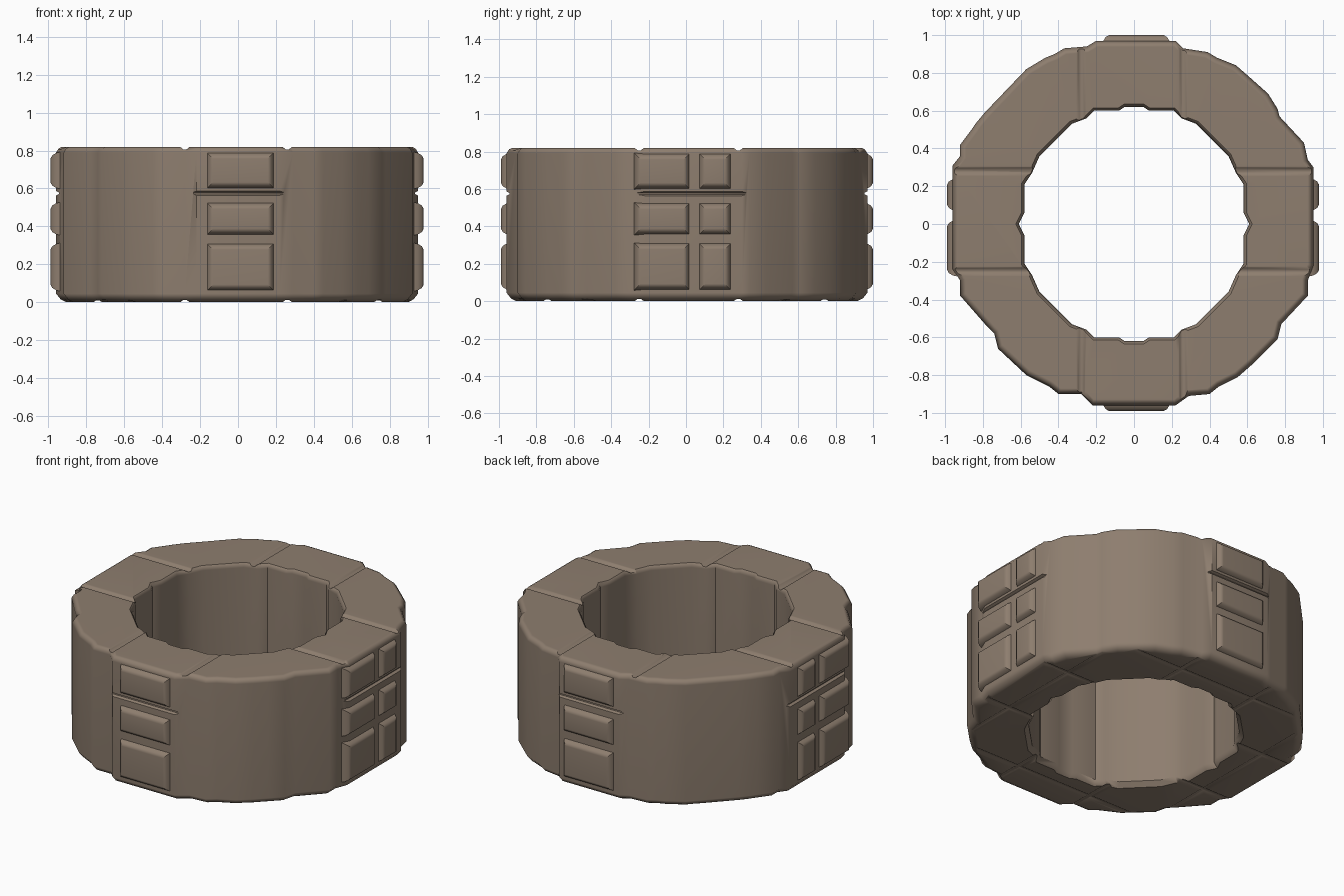
import bpy, bmesh, math
from mathutils import Vector

cube = bpy.data.objects.get("Cube")
if cube:
    bpy.data.objects.remove(cube, do_unlink=True)

HEIGHT = 0.82
UP = Vector((0, 0, 1))

stone = bpy.data.materials.new("warm_stone")
stone.use_nodes = True
colour = (0.27, 0.208, 0.158, 1)
stone.diffuse_color = colour
stone.node_tree.nodes["Principled BSDF"].inputs["Base Color"].default_value = colour
stone.node_tree.nodes["Principled BSDF"].inputs["Roughness"].default_value = 0.9


def make_object(name, bm):
    """Turn a bmesh into a linked object with the stone material."""
    bmesh.ops.recalc_face_normals(bm, faces=bm.faces)
    mesh = bpy.data.meshes.new(name)
    bm.to_mesh(mesh)
    bm.free()
    mesh.materials.append(stone)
    obj = bpy.data.objects.new(name, mesh)
    bpy.context.scene.collection.objects.link(obj)
    return obj


def loft(name, rings):
    """Closed solid through a list of equally long point rings."""
    bm = bmesh.new()
    loops = [[bm.verts.new(p) for p in ring] for ring in rings]
    count = len(loops[0])
    for low, high in zip(loops, loops[1:]):
        for i in range(count):
            j = (i + 1) % count
            bm.faces.new((low[i], low[j], high[j], high[i]))
    bm.faces.new(loops[0])
    bm.faces.new(loops[-1])
    return make_object(name, bm)


def stack(outline, levels):
    """Copies of a flat outline at (height, scale) levels."""
    return [[(x * s, y * s, z) for x, y in outline] for z, s in levels]


def cut(target, cutter):
    """Subtract a cutter from the target, then discard the cutter."""
    cutter.hide_render = True
    mod = target.modifiers.new("cut", 'BOOLEAN')
    mod.operation = 'DIFFERENCE'
    mod.solver = 'EXACT'
    mod.object = cutter
    bpy.context.view_layer.objects.active = target
    bpy.ops.object.modifier_apply(modifier=mod.name)
    bpy.data.objects.remove(cutter, do_unlink=True)


def groove(target, start, end, normal, width, depth):
    """Soft V channel between two surface points."""
    start, end = Vector(start), Vector(end)
    side = (end - start).normalized().cross(normal)
    section = [(-1.5, 1), (-0.3, -1), (0.3, -1), (1.5, 1)]
    rings = [[p + side * a * width + normal * b * depth for a, b in section]
             for p in (start, end)]
    cut(target, loft("groove_cutter", rings))


def hundredths(points):
    return [(x / 100, y / 100) for x, y in points]


# Weathered outer outline: one stepped run per corner, clockwise from the back
back_left = [(22, 97), (26, 93), (39, 91), (44, 88), (54, 84), (62, 77),
             (71, 69), (76, 61), (77, 57), (90, 43), (92, 34), (95, 30)]
front_left = [(95, -22), (92, -30), (92, -38), (78, -53), (76, -61), (69, -68),
              (63, -74), (55, -81), (45, -86), (40, -90), (29, -91), (22, -96)]
front_right = [(-22, -96), (-28, -90), (-40, -90), (-45, -86), (-57, -80),
               (-72, -66), (-74, -58), (-78, -54), (-92, -38), (-92, -30), (-96, -24)]
back_right = [(-96, 31), (-92, 36), (-92, 42), (-86, 50), (-84, 53), (-79, 59),
              (-57, 82), (-47, 88), (-42, 90), (-37, 93), (-25, 94), (-20, 97)]
outer = hundredths(back_left + front_left + front_right + back_right)

# Bore outline: a quarter mirrored both ways
quarter = hundredths([(5, 62), (8, 60), (21, 60), (25, 56), (33, 53), (50, 36),
                      (54, 27), (58, 21), (58, 6)])
half = quarter + [(0.61, 0)] + [(x, -y) for x, y in reversed(quarter)]
bore = half + [(-x, -y) for x, y in half]

# Ring body with softened rims
ring = loft("ring_body", stack(outer, [(0, 0.945), (0.015, 0.975), (0.045, 1),
                                       (HEIGHT - 0.03, 1), (HEIGHT - 0.008, 0.985),
                                       (HEIGHT, 0.967)]))
cut(ring, loft("bore_cutter", stack(bore, [(-0.02, 1.07), (0.03, 1), (HEIGHT - 0.025, 1),
                                           (HEIGHT - 0.006, 1.015), (HEIGHT + 0.02, 1.06)])))

# Joints between blocks on the top and underside
for z, normal, depth in ((HEIGHT, UP, 0.014), (0, -UP, 0.012)):
    for sign in (-1, 1):
        for x in (-0.28, 0.26):
            groove(ring, (x, sign * 0.5, z), (x, sign * 1.1, z), normal, 0.028, depth)
        for y in (-0.25, 0.28):
            groove(ring, (sign * 0.5, y, z), (sign * 1.1, y, z), normal, 0.028, depth)

# Long joints on the underside
for sign in (-1, 1):
    groove(ring, (sign * 0.74, -1, 0), (sign * 0.74, 1, 0), -UP, 0.025, 0.01)
    groove(ring, (-1, sign * 0.74, 0), (1, sign * 0.74, 0), -UP, 0.025, 0.01)

# Each flat side: outward normal, wall distance, panel spans along the side
wide_side = [(-0.15, 0.175)]
split_side = [(-0.26, 0.005), (0.085, 0.225)]
sides = {
    "front": (Vector((0, -1, 0)), 0.96, wide_side),
    "back": (Vector((0, 1, 0)), 0.97, wide_side),
    "left": (Vector((1, 0, 0)), 0.95, split_side),
    "right": (Vector((-1, 0, 0)), 0.96, split_side),
}
rows = {"lower": (0.075, 0.295), "middle": (0.37, 0.51), "upper": (0.615, 0.775)}
parts = [ring]

for side, (normal, wall, spans) in sides.items():
    along = Vector((abs(normal.y), abs(normal.x), 0))

    # Horizontal course line
    reach = 0.27 if spans is wide_side else 0.34
    course = normal * wall + UP * 0.575
    groove(ring, course - along * reach, course + along * reach, normal, 0.013, 0.016)

    # Raised panels with sloping edges
    for row, (low, high) in rows.items():
        for number, (start, end) in enumerate(spans, 1):
            rings = []
            for inset, out in ((-0.005, -0.02), (0, 0), (0.012, 0.02), (0.03, 0.03)):
                base = normal * (wall + out)
                a, b = start + inset - 0.012, end - inset + 0.012
                c, d = low + inset - 0.012, high - inset + 0.012
                rings.append([base + along * u + UP * v
                              for u, v in ((a, c), (b, c), (b, d), (a, d))])
            parts.append(loft(f"{side}_{row}_panel_{number}", rings))

# Soft shading with crisp creases
bpy.ops.object.select_all(action='DESELECT')
for part in parts:
    part.select_set(True)
bpy.context.view_layer.objects.active = ring
bpy.ops.object.shade_smooth_by_angle(angle=math.radians(40))
for part in parts:
    weighted = part.modifiers.new("even_shading", 'WEIGHTED_NORMAL')
    weighted.keep_sharp = True
